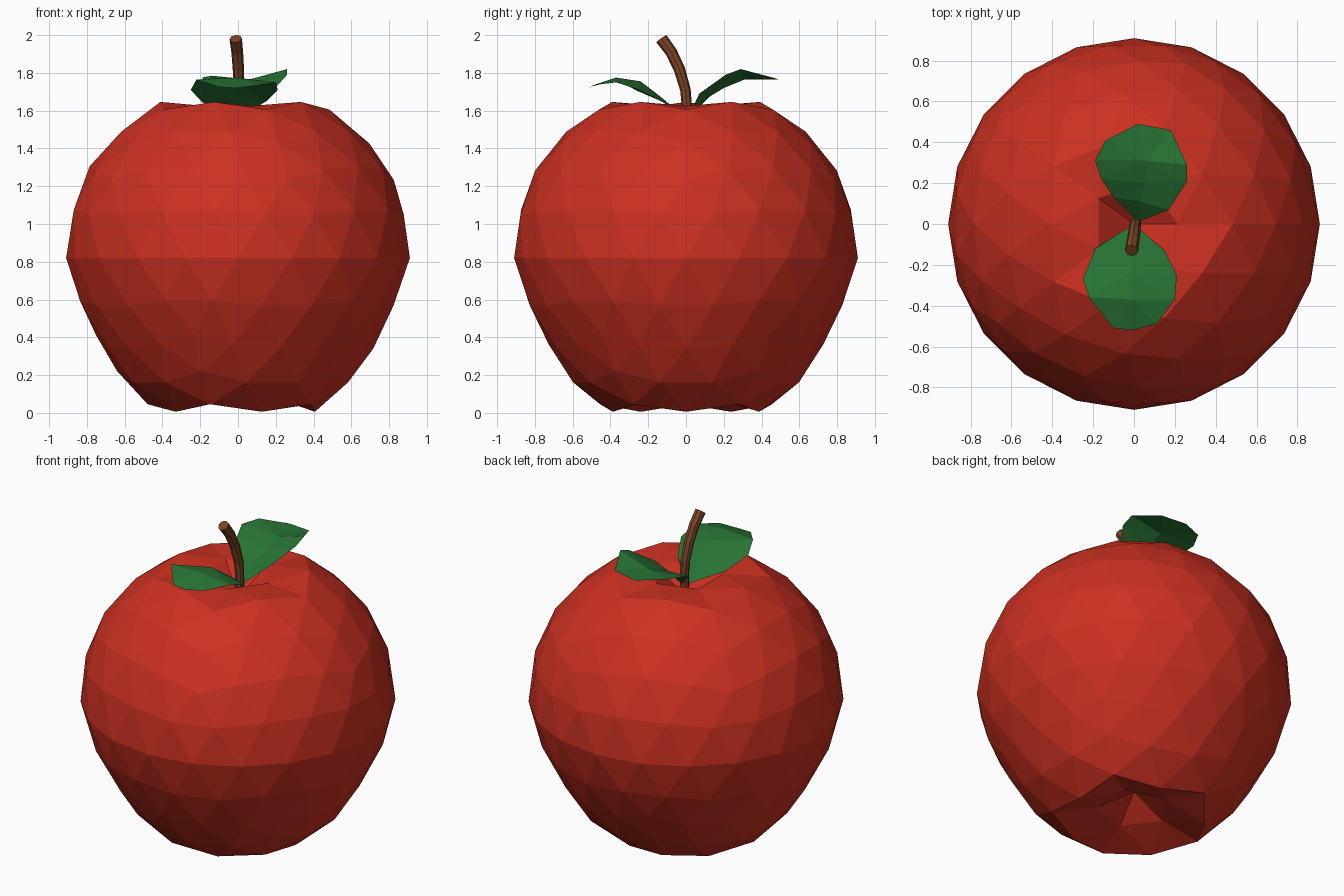
import bpy, bmesh, math
from mathutils import Vector

if "Cube" in bpy.data.objects:
    bpy.data.objects.remove(bpy.data.objects["Cube"])


def finish(name, bm, color):
    mesh = bpy.data.meshes.new(name)
    bm.to_mesh(mesh)
    bm.free()
    obj = bpy.data.objects.new(name, mesh)
    bpy.context.collection.objects.link(obj)
    mat = bpy.data.materials.new(name + "_color")
    mat.diffuse_color = (*color, 1)
    mat.use_nodes = True
    mat.node_tree.nodes["Principled BSDF"].inputs["Base Color"].default_value = mat.diffuse_color
    mesh.materials.append(mat)
    return obj


def lerp_table(table, t):
    for (a, va), (b, vb) in zip(table, table[1:]):
        if t <= b:
            return va + (vb - va) * (t - a) / (b - a)
    return table[-1][1]


# apple body: icosphere, narrowed lower half, dimpled poles
R, MID = 0.91, 0.82
TAPER = [(-1, 1), (-0.85, 1), (-0.67, 0.935), (-0.46, 0.922), (-0.25, 0.96),
         (0, 1), (0.5, 1.015), (1, 1.01)]
bm = bmesh.new()
bmesh.ops.create_icosphere(bm, subdivisions=3, radius=R)
for v in bm.verts:
    r = math.hypot(v.co.x, v.co.y)
    s = lerp_table(TAPER, v.co.z / R)
    top = v.co.z > 0
    if r < 0.01:
        z = 1.48 if top else 0.2
    elif r < 0.3:
        z = 1.625 if top else 0.088
        s = 0.94
    else:
        z = MID + v.co.z * (1.015 if top else 1.0)
    v.co = (v.co.x * s, v.co.y * s, z)
finish("apple_body", bm, (0.6, 0.03, 0.015))

# stem: eight-sided tube swept along a bent path
PATH = [(0.005, 0.005, 1.47), (0.008, 0.005, 1.62), (0.006, -0.003, 1.71),
        (0.002, -0.035, 1.82), (-0.004, -0.078, 1.91), (-0.012, -0.13, 1.981)]
RADII = [0.026, 0.027, 0.028, 0.03, 0.031, 0.033]
SIDES = 8
bm = bmesh.new()
pts = [Vector(p) for p in PATH]
rings = []
for i, p in enumerate(pts):
    d = (pts[min(i + 1, len(pts) - 1)] - pts[max(i - 1, 0)]).normalized()
    u = Vector((1, 0, 0))
    u = (u - d * u.dot(d)).normalized()
    w = d.cross(u)
    rings.append([bm.verts.new(p + RADII[i] * (u * math.cos(a) + w * math.sin(a)))
                  for a in (math.tau * k / SIDES for k in range(SIDES))])
for lo, hi in zip(rings, rings[1:]):
    for k in range(SIDES):
        n = (k + 1) % SIDES
        bm.faces.new((lo[k], lo[n], hi[n], hi[k]))
bm.faces.new(rings[0][::-1])
bm.faces.new(rings[-1])
finish("stem", bm, (0.2, 0.06, 0.02))


# leaves: faceted sheets built from left / middle / right rows
def leaf(name, base, rows):
    bm = bmesh.new()
    root = bm.verts.new(base)
    grid = [[bm.verts.new(p) for p in row] for row in rows]
    for a, b in zip(grid[0], grid[0][1:]):
        bm.faces.new((root, a, b))
    for r0, r1 in zip(grid, grid[1:]):
        for k in range(len(r0) - 1):
            bm.faces.new((r0[k], r1[k], r1[k + 1], r0[k + 1]))
    bmesh.ops.triangulate(bm, faces=bm.faces[:])
    bmesh.ops.recalc_face_normals(bm, faces=bm.faces[:])
    if sum(f.normal.z for f in bm.faces) < 0:
        bmesh.ops.reverse_faces(bm, faces=bm.faces[:])
    finish(name, bm, (0.02, 0.17, 0.035))


leaf("front_leaf", (0.0, 0.0, 1.56), [
    [(-0.19, -0.12, 1.645), (0.0, -0.13, 1.67), (0.15, -0.13, 1.65)],
    [(-0.25, -0.27, 1.71), (-0.02, -0.24, 1.755), (0.21, -0.25, 1.71)],
    [(-0.22, -0.36, 1.765), (-0.01, -0.37, 1.775), (0.2, -0.37, 1.75)],
    [(-0.1, -0.51, 1.725), (-0.01, -0.52, 1.72), (0.11, -0.49, 1.735)],
])
leaf("back_leaf", (0.02, 0.01, 1.56), [
    [(-0.1, 0.13, 1.68), (0.03, 0.11, 1.665), (0.17, 0.07, 1.69)],
    [(-0.16, 0.22, 1.74), (0.06, 0.2, 1.72), (0.26, 0.21, 1.79)],
    [(-0.19, 0.31, 1.775), (0.06, 0.31, 1.765), (0.26, 0.29, 1.82)],
    [(-0.14, 0.41, 1.785), (0.02, 0.49, 1.765), (0.18, 0.46, 1.775)],
])
